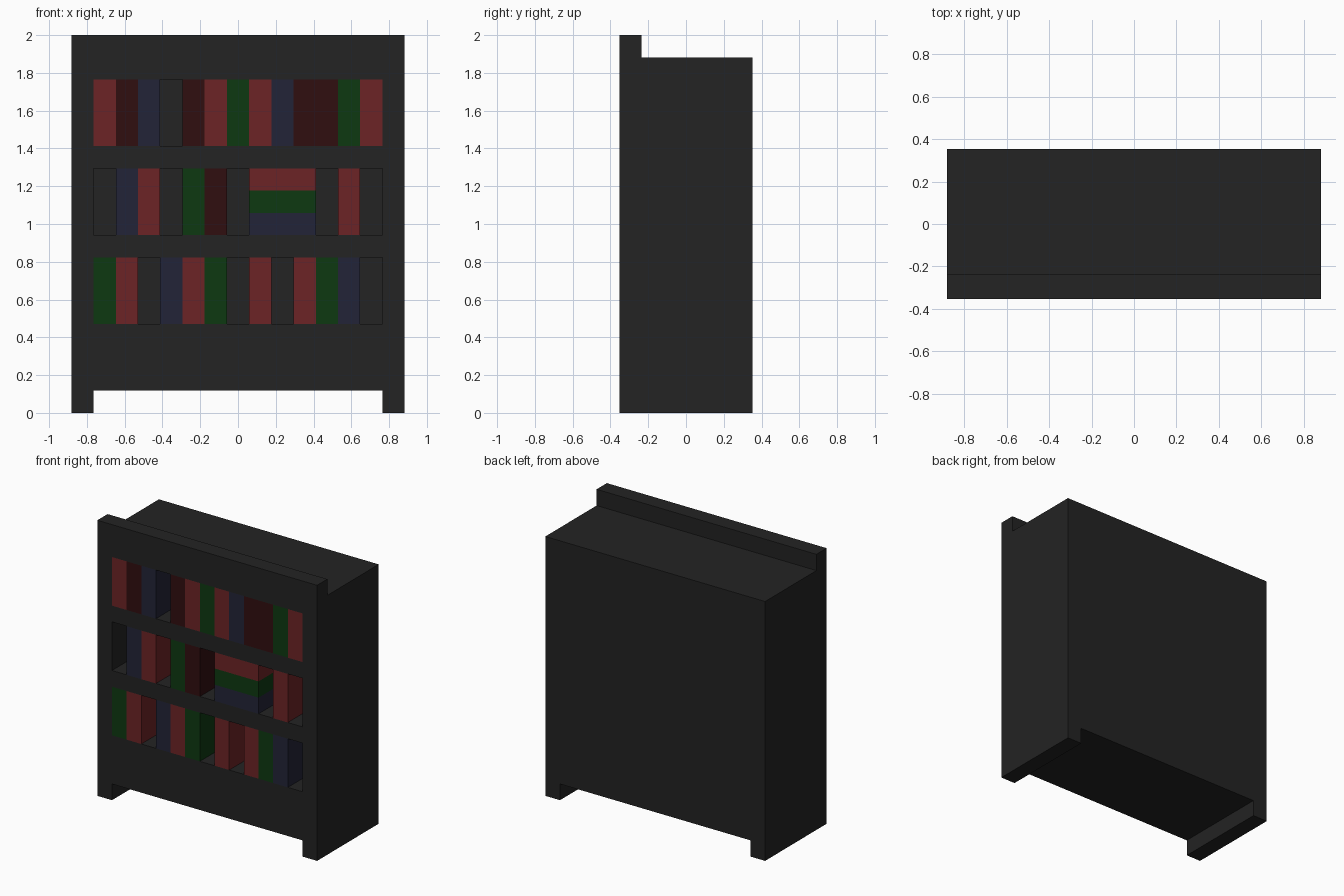
import bpy, bmesh

if "Cube" in bpy.data.objects:
    bpy.data.objects.remove(bpy.data.objects["Cube"])

U = 2 / 17          # one block
DEPTH = 2           # shelf recess depth in blocks


def material(name, rgb):
    lin = [((c / 255 + 0.055) / 1.055) ** 2.4 if c > 10 else c / 255 / 12.92 for c in rgb]
    m = bpy.data.materials.new(name)
    m.diffuse_color = (*lin, 1)
    m.use_nodes = True
    m.node_tree.nodes["Principled BSDF"].inputs["Base Color"].default_value = m.diffuse_color
    return m


MATS = {
    "K": material("charcoal", (35, 35, 35)),
    "R": material("red", (108, 36, 38)),
    "D": material("dark red", (48, 14, 16)),
    "B": material("navy", (34, 36, 55)),
    "G": material("green", (13, 56, 17)),
}


def finish(name, bm, mat):
    bmesh.ops.recalc_face_normals(bm, faces=bm.faces)
    me = bpy.data.meshes.new(name)
    bm.to_mesh(me)
    bm.free()
    me.materials.append(MATS[mat])
    ob = bpy.data.objects.new(name, me)
    bpy.context.collection.objects.link(ob)
    return ob


def box(name, x, y, z, mat):
    """Box from (min, max) ranges given in blocks."""
    bm = bmesh.new()
    bmesh.ops.create_cube(bm, size=1)
    for v in bm.verts:
        v.co = [(r[0] if c < 0 else r[1]) * U for r, c in zip((x, y, z), v.co)]
    return finish(name, bm, mat)


# Case: side profile (with raised front lip) extruded across the width
bm = bmesh.new()
profile = [(-3, 0), (3, 0), (3, 16), (-2, 16), (-2, 17), (-3, 17)]
face = bm.faces.new([bm.verts.new((-7.5 * U, y * U, z * U)) for y, z in profile])
ext = bmesh.ops.extrude_face_region(bm, geom=[face])
bmesh.ops.translate(bm, vec=(15 * U, 0, 0),
                    verts=[v for v in ext["geom"] if isinstance(v, bmesh.types.BMVert)])
case = finish("bookcase_body", bm, "K")

# Cut the gap between the feet and the three shelf recesses
SHELVES = {4: "GR.BRG.R.RGB.", 8: ".BR.GD.SSS.R.", 12: "RDB.DRGRBDDGR"}
cutters = [box("foot_gap_cutter", (-6.5, 6.5), (-4, 4), (-1, 1), "K")]
for z in SHELVES:
    cutters.append(box("shelf_cutter", (-6.5, 6.5), (-4, -3 + DEPTH), (z, z + 3), "K"))
bpy.context.view_layer.objects.active = case
case.select_set(True)
for c in cutters:
    c.hide_render = True
    mod = case.modifiers.new("cut", "BOOLEAN")
    mod.operation = "DIFFERENCE"
    mod.solver = "EXACT"
    mod.object = c
    bpy.ops.object.modifier_apply(modifier=mod.name)
for c in cutters:
    bpy.data.objects.remove(c)

# Upright books, flush with the front of the case
for z, row in SHELVES.items():
    for i, key in enumerate(row):
        if key in "RDBG":
            box("upright_book", (i - 6.5, i - 5.5), (-3, -3 + DEPTH), (z, z + 3), key)

# Stack of three lying books on the middle shelf
for i, key in enumerate("BGR"):
    box("lying_book", (0.5, 3.5), (-3, -3 + DEPTH), (8 + i, 9 + i), key)
